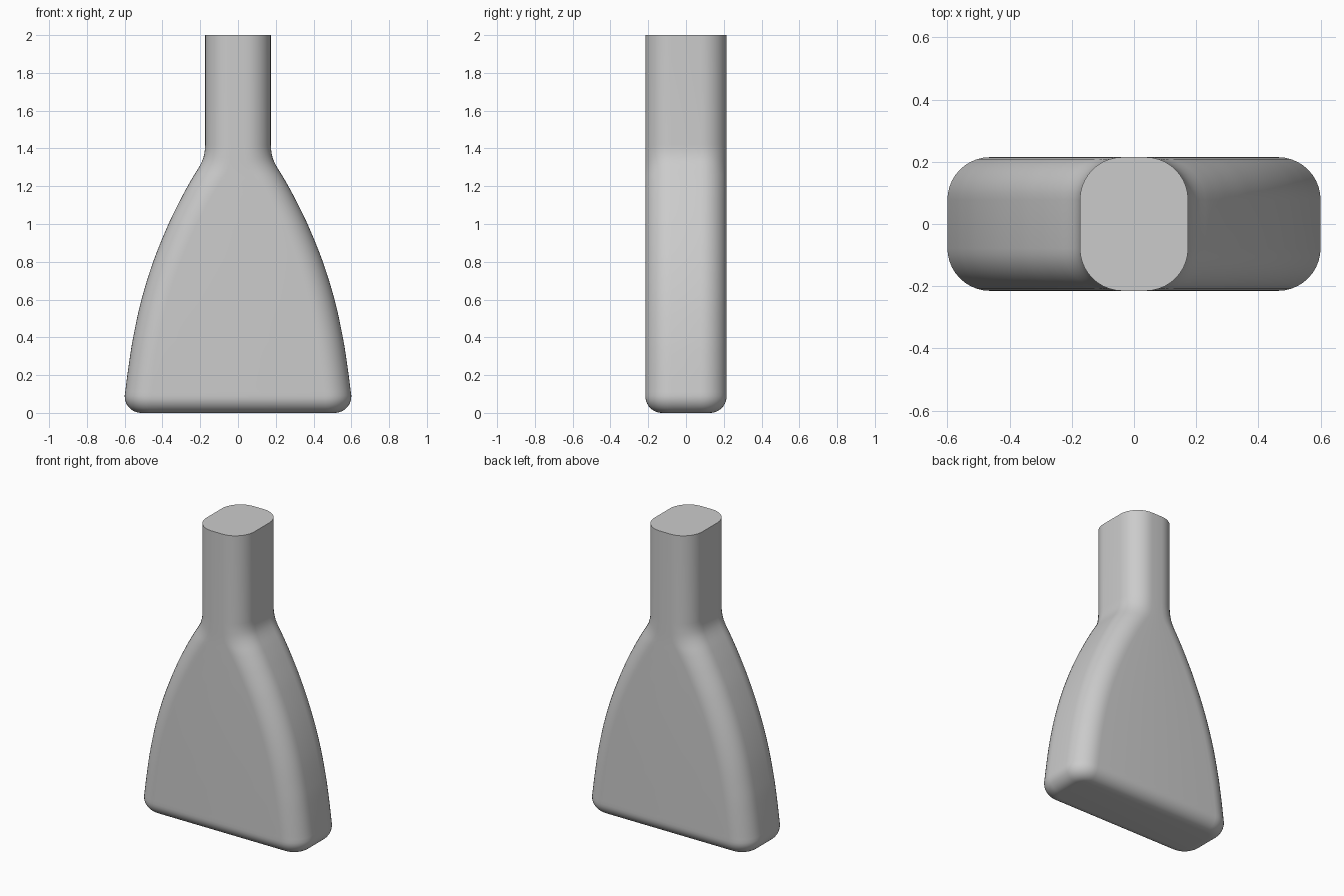
import bpy, bmesh, math

if "Cube" in bpy.data.objects:
    bpy.data.objects.remove(bpy.data.objects["Cube"])

DEPTH = 0.215     # half depth
R = 0.137         # vertical corner radius
F = 0.088         # bottom edge fillet
SEG = 10          # segments per corner

# side silhouette: (height, half width)
PROFILE = [(0.09, 0.60), (0.25, 0.579), (0.40, 0.555), (0.60, 0.511), (0.80, 0.449),
           (1.00, 0.368), (1.15, 0.294), (1.25, 0.238), (1.30, 0.207),
           (1.34, 0.187), (1.38, 0.177), (1.42, 0.174), (1.70, 0.174), (2.0, 0.174)]


def half_width(z):
    """Smooth cubic through the silhouette points."""
    p = PROFILE
    n = len(p)
    slope = lambda i: ((p[min(i + 1, n - 1)][1] - p[max(i - 1, 0)][1]) /
                       (p[min(i + 1, n - 1)][0] - p[max(i - 1, 0)][0]))
    if z <= p[0][0]:
        return p[0][1]
    for i in range(n - 1):
        if z <= p[i + 1][0] + 1e-9:
            h = p[i + 1][0] - p[i][0]
            t = (z - p[i][0]) / h
            m0, m1 = slope(i), slope(i + 1)
            if i >= n - 3:
                m0 = m1 = 0
            return ((2*t**3 - 3*t**2 + 1) * p[i][1] + (t**3 - 2*t**2 + t) * h * m0 +
                    (3*t**2 - 2*t**3) * p[i + 1][1] + (t**3 - t**2) * h * m1)
    return p[-1][1]


def section(z, w, d, rx, ry):
    """Rounded rectangle with elliptical corners."""
    pts = []
    for k, (sx, sy) in enumerate([(1, 1), (-1, 1), (-1, -1), (1, -1)]):
        for j in range(SEG + 1):
            a = math.pi / 2 * (k + j / SEG)
            pts.append((sx * (w - rx) + rx * math.cos(a),
                        sy * (d - ry) + ry * math.sin(a), z))
    return pts


rings = []
# rounded bottom edge
for i in range(10):
    a = math.pi / 2 * i / 10
    o = F * (1 - math.sin(a))
    rings.append(section(F * (1 - math.cos(a)), 0.60 - o, DEPTH - o, R - o, R - o))
# flared body and neck
heights = [0.09 + 1.33 * i / 60 for i in range(61)] + [2.0]
for z in heights:
    e = 0.01
    s = (half_width(min(z + e, 2)) - half_width(z - e)) / (2 * e)
    w = half_width(z)
    rings.append(section(z, w, DEPTH, min(R * math.sqrt(1 + s * s), w - 0.02), R))

bm = bmesh.new()
loops = [[bm.verts.new(c) for c in ring] for ring in rings]
n = len(loops[0])
for a, b in zip(loops, loops[1:]):
    for i in range(n):
        j = (i + 1) % n
        bm.faces.new((a[i], a[j], b[j], b[i]))
bm.faces.new(loops[0][::-1])
bm.faces.new(loops[-1])
bmesh.ops.recalc_face_normals(bm, faces=bm.faces)

mesh = bpy.data.meshes.new("flared_nozzle")
bm.to_mesh(mesh)
bm.free()
nozzle = bpy.data.objects.new("flared_nozzle", mesh)
bpy.context.collection.objects.link(nozzle)
bpy.context.view_layer.objects.active = nozzle
nozzle.select_set(True)
bpy.ops.object.shade_smooth_by_angle(angle=math.radians(40))
